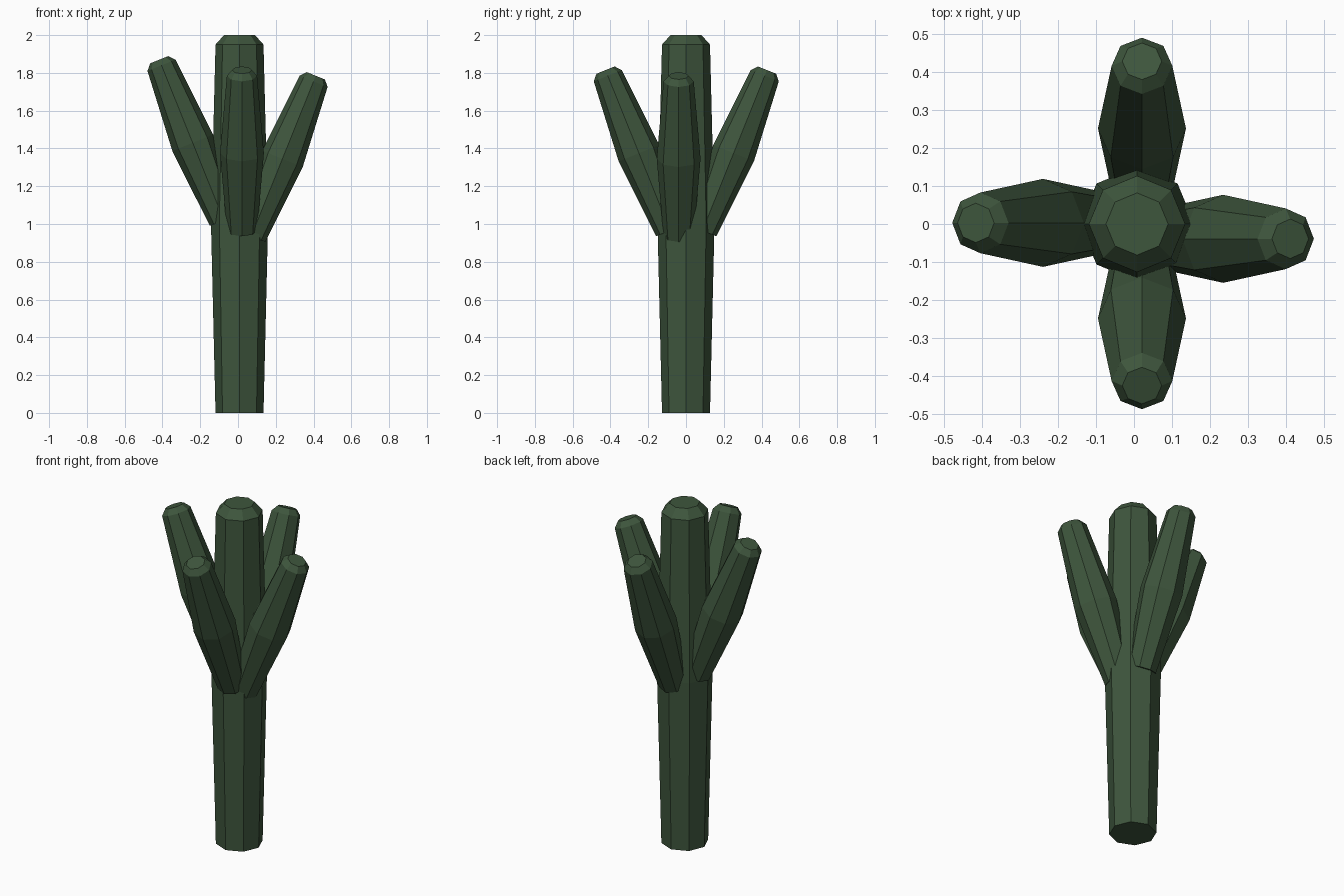
import bpy, bmesh, math
from mathutils import Vector

if "Cube" in bpy.data.objects:
    bpy.data.objects.remove(bpy.data.objects["Cube"])

green = bpy.data.materials.new("cactus_green")
green.diffuse_color = (0.048, 0.092, 0.046, 1)
green.use_nodes = True
green.node_tree.nodes["Principled BSDF"].inputs["Base Color"].default_value = green.diffuse_color
SIDES = 8


def stem(name, rings, side):
    """Faceted stem through (centre, radius) rings; 'side' fixes the first corner."""
    axis = (Vector(rings[-1][0]) - Vector(rings[0][0])).normalized()
    v = axis.cross(Vector(side)).normalized()
    u = v.cross(axis)
    bm = bmesh.new()
    loops = []
    for centre, r in rings:
        loops.append([bm.verts.new(Vector(centre) + r * (math.cos(a) * u + math.sin(a) * v))
                      for a in (2 * math.pi * i / SIDES for i in range(SIDES))])
    for lo, hi in zip(loops, loops[1:]):
        for i in range(SIDES):
            j = (i + 1) % SIDES
            bm.faces.new((lo[i], lo[j], hi[j], hi[i]))
    bm.faces.new(loops[0][::-1])
    bm.faces.new(loops[-1])
    bmesh.ops.recalc_face_normals(bm, faces=bm.faces)
    mesh = bpy.data.meshes.new(name)
    bm.to_mesh(mesh)
    bm.free()
    mesh.materials.append(green)
    bpy.context.collection.objects.link(bpy.data.objects.new(name, mesh))


# Trunk, swelling at mid height, with a bevelled crown
cx = 0.008
stem("trunk", [((cx, 0, 0), 0.127), ((cx, 0, 1.0), 0.151),
               ((cx, 0, 1.95), 0.127), ((cx, 0, 2.0), 0.082)], (1, 0, 0))


# Arms: same shape, leaning outwards in four directions
def arm(name, direction, mid):
    d, m = Vector(direction), Vector(mid)
    step = d * 0.165 + Vector((0, 0, 0.41))
    tip = m + step
    cap = tip + step.normalized() * 0.032
    stem(name, [(m - step, 0.08), (m, 0.116), (tip, 0.08), (cap, 0.052)], direction)


arm("left_arm", (-1, 0, 0), (-0.24, 0.003, 1.43))
arm("right_arm", (1, 0, 0), (0.235, -0.039, 1.345))
arm("front_arm", (0, -1, 0), (0.021, -0.249, 1.375))
arm("back_arm", (0, 1, 0), (0.021, 0.252, 1.375))
